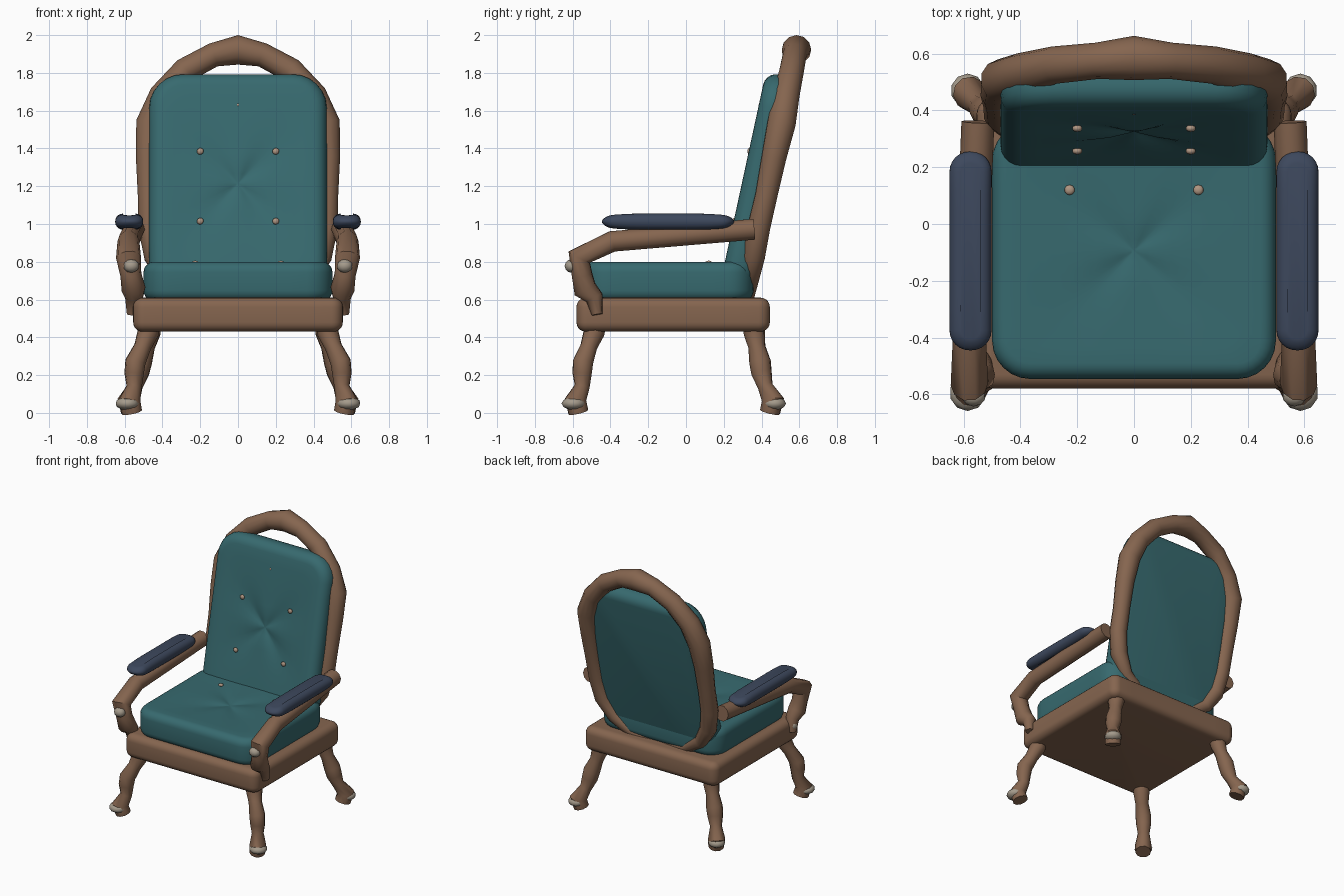
import bpy, bmesh, math
from mathutils import Vector

if "Cube" in bpy.data.objects:
    bpy.data.objects.remove(bpy.data.objects["Cube"])


def material(name, rgb):
    m = bpy.data.materials.new(name)
    m.diffuse_color = (*rgb, 1)
    m.use_nodes = True
    m.node_tree.nodes["Principled BSDF"].inputs["Base Color"].default_value = m.diffuse_color
    return m


WOOD = material("brown_wood", (0.235, 0.130, 0.078))
TEAL = material("teal_fabric", (0.038, 0.143, 0.158))
NAVY = material("navy_fabric", (0.046, 0.064, 0.108))
CLAW = material("grey_claw", (0.376, 0.328, 0.262))
STUD = material("tan_button", (0.43, 0.305, 0.223))


def smooth(ob, angle):
    bpy.ops.object.select_all(action='DESELECT')
    ob.select_set(True)
    bpy.context.view_layer.objects.active = ob
    bpy.ops.object.shade_smooth_by_angle(angle=math.radians(angle))


def add(name, bm, mat, loc=(0, 0, 0), rot_x=0):
    bmesh.ops.recalc_face_normals(bm, faces=bm.faces)
    me = bpy.data.meshes.new(name)
    bm.to_mesh(me)
    bm.free()
    me.materials.append(mat)
    ob = bpy.data.objects.new(name, me)
    bpy.context.collection.objects.link(ob)
    ob.location = loc
    ob.rotation_euler.x = rot_x
    smooth(ob, 55)
    return ob


def outline(hx, hy, r, n=6, side=8):
    """Rounded rectangle, with extra points along the straight sides."""
    corners = []
    for k, (sx, sy) in enumerate([(1, 1), (-1, 1), (-1, -1), (1, -1)]):
        c = Vector((sx * (hx - r), sy * (hy - r)))
        corners.append([c + r * Vector((math.cos(a), math.sin(a)))
                        for a in (math.pi / 2 * (k + i / n) for i in range(n + 1))])
    pts = []
    for k in range(4):
        end, nxt = corners[k][-1], corners[(k + 1) % 4][0]
        pts += corners[k] + [end.lerp(nxt, i / side) for i in range(1, side)]
    return pts


def slab(name, mat, hx, hy, h, corner, edge, loc, rot_x=0, tuft=0, taper=0):
    """Padded slab with rounded plan corners, rolled edges, tufted top, thinner ends."""
    bm = bmesh.new()
    arc = [(edge * (1 - math.cos(a)), edge * (1 - math.sin(a)))
           for a in (math.pi / 2 * i / 5 for i in range(6))]
    layers = [(i, z) for i, z in reversed(arc)] + [(i, h - z) for i, z in arc]
    rings = [[(p.x, p.y, z) for p in outline(hx - i, hy - i, max(corner - i, 0.012))]
             for i, z in layers]
    top = outline(hx - edge, hy - edge, max(corner - edge, 0.012))

    def dip(x, y):
        d = math.hypot(x, y)
        crease = abs(math.sin(2 * math.atan2(y, x))) ** 3
        near = min(d / 0.1, 1)
        return tuft * (1 - near + near * (0.35 + 0.65 * crease)) * math.exp(-(d / 0.3) ** 2)

    if tuft:
        for s in (0.85, 0.7, 0.55, 0.42, 0.3, 0.2, 0.1, 0.02):
            rings.append([(p.x * s, p.y * s, h - dip(p.x * s, p.y * s)) for p in top])
    loops = [[bm.verts.new(c) for c in ring] for ring in rings]
    n = len(loops[0])
    for a, b in zip(loops, loops[1:]):
        for i in range(n):
            j = (i + 1) % n
            bm.faces.new((a[i], a[j], b[j], b[i]))
    bm.faces.new(loops[0][::-1])
    bm.faces.new(loops[-1])
    if taper:
        for v in bm.verts:
            k = 1 - taper * (abs(v.co.y) / hy) ** 6
            v.co.z = h / 2 + (v.co.z - h / 2) * k
    return add(name, bm, mat, loc, rot_x)


def tube(name, mat, path, closed=False, res=3):
    """Round rail through (x, y, z, radius) points."""
    cu = bpy.data.curves.new(name, 'CURVE')
    cu.dimensions = '3D'
    cu.bevel_depth = 1
    cu.bevel_resolution = res
    cu.use_fill_caps = True
    sp = cu.splines.new('POLY')
    sp.points.add(len(path) - 1)
    for p, (x, y, z, r) in zip(sp.points, path):
        p.co = (x, y, z, 1)
        p.radius = r
    sp.use_cyclic_u = closed
    cu.materials.append(mat)
    ob = bpy.data.objects.new(name, cu)
    bpy.context.collection.objects.link(ob)
    bpy.ops.object.select_all(action='DESELECT')
    ob.select_set(True)
    bpy.context.view_layer.objects.active = ob
    bpy.ops.object.convert(target='MESH')
    smooth(bpy.context.object, 50)


def ball(name, mat, loc, radii, sub=2):
    bm = bmesh.new()
    bmesh.ops.create_icosphere(bm, subdivisions=sub, radius=1)
    bmesh.ops.scale(bm, vec=radii, verts=bm.verts)
    add(name, bm, mat, loc)


# Seat base and cushions
slab("seat_frame", WOOD, 0.555, 0.512, 0.18, 0.06, 0.05, (0, -0.068, 0.43))
slab("seat_cushion", TEAL, 0.5, 0.452, 0.207, 0.135, 0.055, (0, -0.094, 0.593), tuft=0.02)
slab("back_cushion", TEAL, 0.47, 0.6, 0.165, 0.18, 0.07, (0, 0.458, 1.185),
     math.radians(77.8), tuft=0.028)

# Buttons on the back and seat
for x, z, r in [(-0.2, 1.385, 0.018), (0.2, 1.385, 0.018), (-0.2, 1.015, 0.018),
                (0.2, 1.015, 0.018), (0, 1.63, 0.008)]:
    ball("back_button", STUD, (x, 0.257 + 0.216 * (z - 1.015), z), (r, r * 0.7, r))
for x in (-0.227, 0.227):
    ball("seat_button", STUD, (x, 0.12, 0.796), (0.018, 0.018, 0.01))

# Curved rail around the back
half = [(0.13, 0.575, 1.895, 0.064), (0.28, 0.56, 1.815, 0.066), (0.40, 0.53, 1.68, 0.072),
        (0.465, 0.505, 1.53, 0.077), (0.475, 0.465, 1.35, 0.067), (0.472, 0.425, 1.15, 0.06),
        (0.468, 0.385, 0.98, 0.062), (0.44, 0.36, 0.83, 0.06), (0.36, 0.335, 0.70, 0.05),
        (0.22, 0.315, 0.61, 0.045)]
tube("back_rail", WOOD, [(0, 0.585, 1.922, 0.078)] + half + [(0, 0.31, 0.57, 0.045)]
     + [(-x, y, z, r) for x, y, z, r in reversed(half)], closed=True, res=4)

for side, s in (("left", -1), ("right", 1)):
    # Arm rail, pad and claw
    arm = [(0.55, 0.36, 0.972, 0.058), (0.58, -0.39, 0.908, 0.058),
           (0.58, -0.565, 0.825, 0.066), (0.567, -0.55, 0.73, 0.056),
           (0.553, -0.535, 0.655, 0.064), (0.55, -0.485, 0.61, 0.048),
           (0.56, -0.47, 0.52, 0.029)]
    tube(side + "_arm", WOOD, [(s * x, y, z, r) for x, y, z, r in arm])
    slab(side + "_arm_pad", NAVY, 0.074, 0.35, 0.085, 0.07, 0.04,
         (s * 0.576, -0.095, 0.97), taper=0.5)
    ball(side + "_arm_claw", CLAW, (s * 0.565, -0.607, 0.778), (0.042, 0.036, 0.036))

    # Splayed legs with knobbly knees and clawed feet
    legs = {"front": [(0.465, -0.475, 0.5, 0.06), (0.477, -0.488, 0.42, 0.057),
                      (0.505, -0.515, 0.35, 0.046), (0.543, -0.545, 0.27, 0.055),
                      (0.55, -0.55, 0.21, 0.052), (0.55, -0.55, 0.14, 0.041),
                      (0.575, -0.585, 0.07, 0.058), (0.562, -0.57, 0.005, 0.055)],
            "back": [(0.46, 0.355, 0.5, 0.06), (0.467, 0.362, 0.42, 0.057),
                     (0.485, 0.375, 0.35, 0.046), (0.512, 0.392, 0.27, 0.058),
                     (0.525, 0.4, 0.21, 0.055), (0.545, 0.42, 0.14, 0.041),
                     (0.578, 0.46, 0.07, 0.06), (0.565, 0.445, 0.005, 0.055)]}
    for end, path in legs.items():
        tube(f"{side}_{end}_leg", WOOD, [(s * x, y, z, r) for x, y, z, r in path])
        d = -1 if end == "front" else 1
        y = -0.595 if end == "front" else 0.47
        r = 0.064 if end == "front" else 0.06
        ball(f"{side}_{end}_claw", CLAW, (s * 0.586, y, 0.05), (r, r, 0.036))

# Claw tip on the end of one arm
ball("left_arm_tip", CLAW, (-0.573, -0.475, 0.57), (0.022, 0.026, 0.035))
